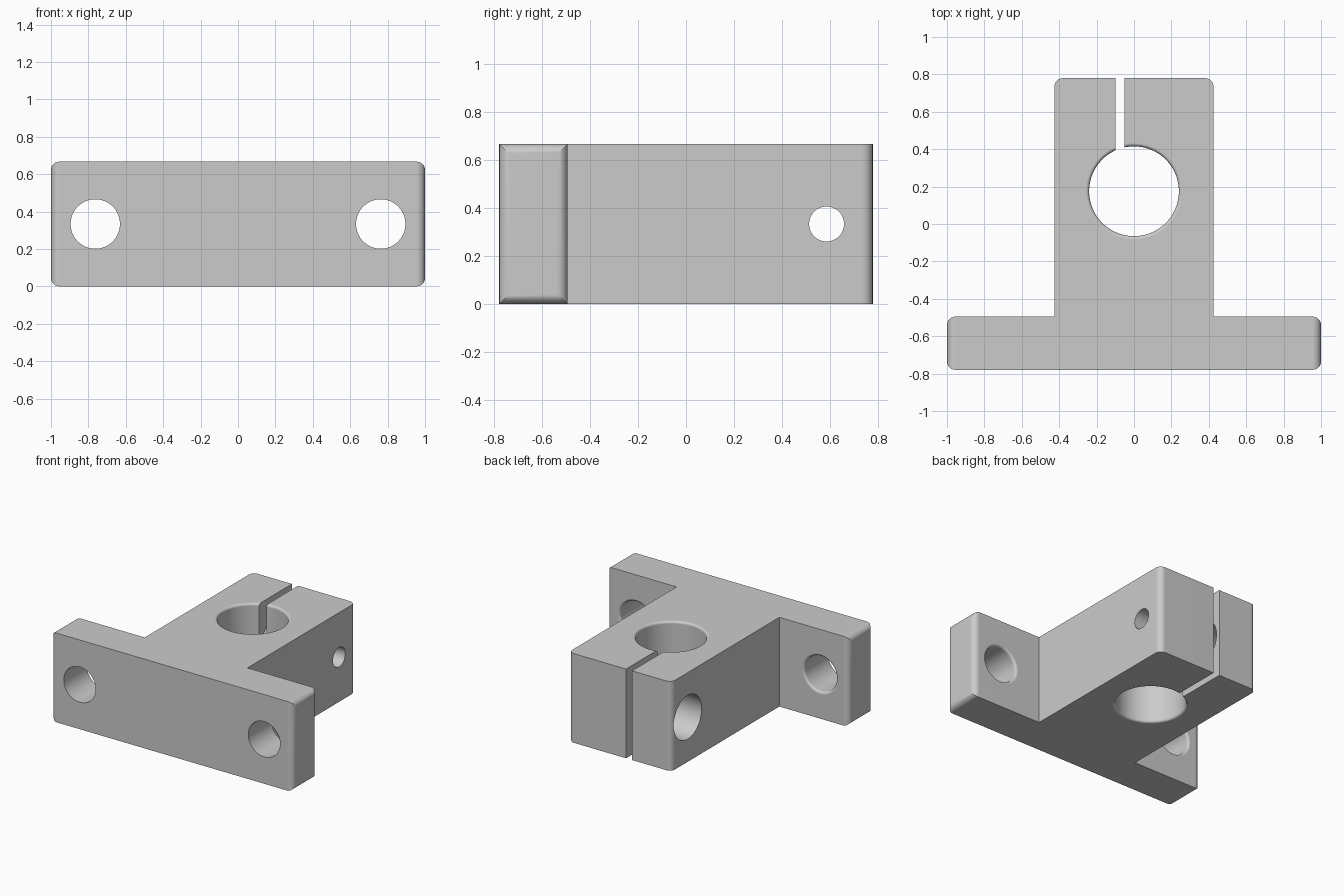
import bpy
import bmesh
from math import cos, sin, pi, radians
from mathutils import Matrix, Vector

cube = bpy.data.objects.get("Cube")
if cube:
    bpy.data.objects.remove(cube, do_unlink=True)

HEIGHT = 0.667
MID = HEIGHT / 2
FRONT, STEP, BACK = -0.78, -0.495, 0.78
COLUMN = 0.425
ROUND = 0.045
SLOT_X = -0.075

metal = bpy.data.materials.new("grey metal")
metal.use_nodes = True
grey = (0.6, 0.6, 0.6, 1)
metal.diffuse_color = grey
metal.node_tree.nodes["Principled BSDF"].inputs["Base Color"].default_value = grey


def make_object(name, bm):
    bmesh.ops.recalc_face_normals(bm, faces=bm.faces)
    mesh = bpy.data.meshes.new(name)
    bm.to_mesh(mesh)
    bm.free()
    mesh.materials.append(metal)
    obj = bpy.data.objects.new(name, mesh)
    bpy.context.collection.objects.link(obj)
    return obj


def hole_cutter(name, origin, axis, length, radius, round_start=0, round_end=0, segments=64):
    """Lathe a hole along axis, with optional rounded mouths at either end."""
    def mouth(f):
        # radius and depth pairs, from outside the surface inwards
        if not f:
            return [(radius, -0.1)]
        arc = [(radius + f * (1 - sin(a)), f * (1 - cos(a)))
               for a in (i * pi / 10 for i in range(6))]
        return [(radius + f, -0.1)] + arc

    profile = mouth(round_start) + [(r, length - d) for r, d in reversed(mouth(round_end))]
    bm = bmesh.new()
    rings = []
    for r, d in profile:
        rings.append([bm.verts.new((r * cos(2 * pi * i / segments),
                                    r * sin(2 * pi * i / segments), d))
                      for i in range(segments)])
    for a, b in zip(rings, rings[1:]):
        for i in range(segments):
            j = (i + 1) % segments
            bm.faces.new((a[i], a[j], b[j], b[i]))
    bm.faces.new(rings[0])
    bm.faces.new(rings[-1])
    turn = Vector((0, 0, 1)).rotation_difference(Vector(axis)).to_matrix().to_4x4()
    bm.transform(Matrix.Translation(origin) @ turn)
    return make_object(name, bm)


def box_cutter(name, low, high):
    low, high = Vector(low), Vector(high)
    bm = bmesh.new()
    bmesh.ops.create_cube(bm, size=1)
    bm.transform(Matrix.Translation((low + high) / 2) @ Matrix.Diagonal((high - low).to_4d()))
    return make_object(name, bm)


# T-shaped body
outline = [(-1, FRONT), (1, FRONT), (1, STEP), (COLUMN, STEP), (COLUMN, BACK),
           (-COLUMN, BACK), (-COLUMN, STEP), (-1, STEP)]
bm = bmesh.new()
face = bm.faces.new([bm.verts.new((x, y, 0)) for x, y in outline])
extruded = bmesh.ops.extrude_face_region(bm, geom=[face])
bmesh.ops.translate(bm, vec=(0, 0, HEIGHT),
                    verts=[g for g in extruded["geom"] if isinstance(g, bmesh.types.BMVert)])
bmesh.ops.recalc_face_normals(bm, faces=bm.faces)


# Rounded flange ends and rounded rear uprights
def is_rounded(edge):
    a, b = (v.co for v in edge.verts)
    flange_end = abs(a.x) > 0.99 and abs(a.x - b.x) < 0.01
    rear_upright = a.y > 0.7 and b.y > 0.7 and abs(a.z - b.z) > 0.1
    return flange_end or rear_upright


bmesh.ops.bevel(bm, geom=[e for e in bm.edges if is_rounded(e)], offset=ROUND,
                segments=6, profile=0.5, affect='EDGES', clamp_overlap=True)
body = make_object("shaft_clamp_body", bm)

# Clamp slot, shaft bore, flange holes, and stepped clamp screw hole
cutters = [
    box_cutter("slot_cutter", (SLOT_X - 0.025, 0.18, -0.1), (SLOT_X + 0.025, 1, HEIGHT + 0.1)),
    hole_cutter("bore_cutter", (0, 0.175, 0), (0, 0, 1), HEIGHT, 0.24, 0.018, 0.018, 96),
    hole_cutter("screw_hole_cutter", (-COLUMN, 0.587, MID), (1, 0, 0), 2 * COLUMN, 0.073),
    box_cutter("unused_cutter", (0, 2, 0), (0.1, 2.1, 0.1)),
    hole_cutter("screw_head_cutter", (-COLUMN, 0.587, MID), (1, 0, 0),
                COLUMN + SLOT_X - 0.1, 0.164),
]
for side in (-1, 1):
    cutters.append(hole_cutter("flange_hole_cutter", (side * 0.763, FRONT, MID), (0, 1, 0),
                               STEP - FRONT, 0.132, 0, 0.018))

bpy.ops.object.select_all(action='DESELECT')
body.select_set(True)
bpy.context.view_layer.objects.active = body
for cutter in cutters:
    cutter.hide_render = True
    cut = body.modifiers.new("cut", 'BOOLEAN')
    cut.operation = 'DIFFERENCE'
    cut.solver = 'EXACT'
    cut.object = cutter
    bpy.ops.object.modifier_apply(modifier=cut.name)
    bpy.data.objects.remove(cutter, do_unlink=True)

# Smooth curved walls while keeping hard edges
bpy.ops.object.shade_smooth_by_angle(angle=radians(30))
weighted = body.modifiers.new("weighted normals", 'WEIGHTED_NORMAL')
weighted.keep_sharp = True
